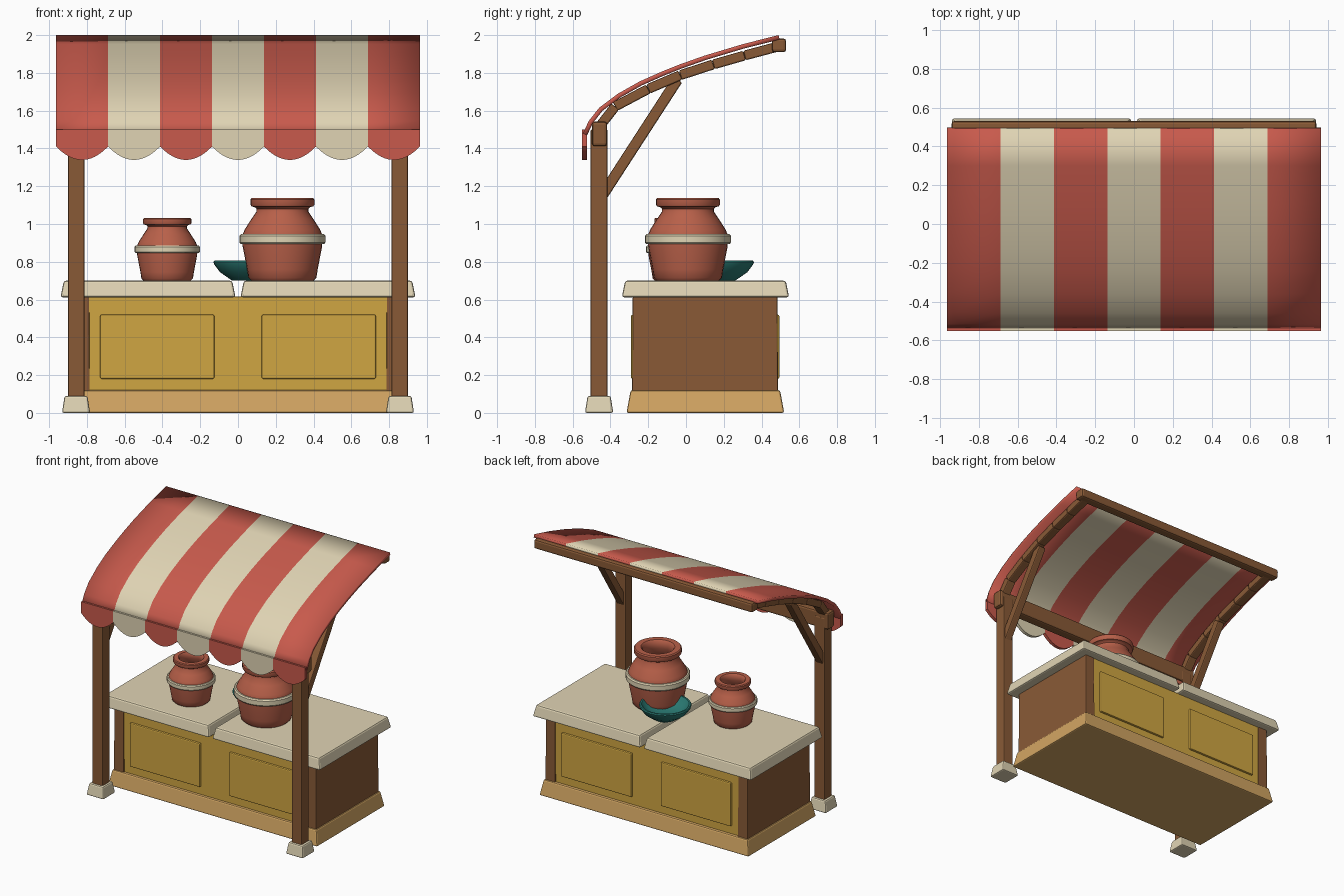
import bpy, bmesh, math
from mathutils import Vector

if "Cube" in bpy.data.objects:
    bpy.data.objects.remove(bpy.data.objects["Cube"])


def mat(name, r, g, b):
    lin = lambda c: ((c / 255 + 0.055) / 1.055) ** 2.4
    m = bpy.data.materials.new(name)
    m.diffuse_color = (lin(r), lin(g), lin(b), 1)
    m.use_nodes = True
    m.node_tree.nodes["Principled BSDF"].inputs["Base Color"].default_value = m.diffuse_color
    return m


RED = mat("red_cloth", 200, 90, 76)
CREAM = mat("cream", 224, 212, 180)
YELLOW = mat("yellow_paint", 208, 166, 66)
TAN = mat("tan_wood", 210, 165, 98)
WOOD = mat("brown_wood", 137, 90, 54)
CLAY = mat("terracotta", 184, 96, 73)
TEAL = mat("teal_glaze", 42, 122, 115)


def finish(bm, name, mats, bevel=0.0, smooth=None):
    bmesh.ops.recalc_face_normals(bm, faces=bm.faces)
    if bevel:
        bmesh.ops.bevel(bm, geom=bm.edges[:], offset=bevel, segments=2,
                        profile=0.5, affect='EDGES', clamp_overlap=True)
    me = bpy.data.meshes.new(name)
    bm.to_mesh(me)
    bm.free()
    ob = bpy.data.objects.new(name, me)
    bpy.context.collection.objects.link(ob)
    for m in mats:
        me.materials.append(m)
    if smooth:
        bpy.ops.object.select_all(action='DESELECT')
        ob.select_set(True)
        bpy.context.view_layer.objects.active = ob
        bpy.ops.object.shade_smooth_by_angle(angle=math.radians(smooth))
    return ob


def box(name, x, y, z, m, taper=0.0, bevel=0.008):
    """Box from ranges; the top is inset by taper."""
    bm = bmesh.new()
    bmesh.ops.create_cube(bm, size=1)
    for v in bm.verts:
        t = taper if v.co.z > 0 else 0
        v.co = Vector((x[1] - t if v.co.x > 0 else x[0] + t,
                       y[1] - t if v.co.y > 0 else y[0] + t,
                       z[1] if v.co.z > 0 else z[0]))
    return finish(bm, name, [m], bevel)


def prism(name, pts, depth, m, bevel=0.0):
    """Extrude a closed outline of 3D points along a vector."""
    bm = bmesh.new()
    f = bm.faces.new([bm.verts.new(p) for p in pts])
    r = bmesh.ops.extrude_face_region(bm, geom=[f])
    bmesh.ops.translate(bm, vec=Vector(depth),
                        verts=[g for g in r["geom"] if isinstance(g, bmesh.types.BMVert)])
    return finish(bm, name, [m], bevel)


def strut(name, a, b, w, xc, xw, m):
    """Square timber between two (y, z) points."""
    a, b = Vector(a), Vector(b)
    d = (b - a).normalized()
    n = Vector((-d.y, d.x)) * w / 2
    pts = [(xc - xw / 2, p.x, p.y) for p in (a + n, b + n, b - n, a - n)]
    return prism(name, pts, (xw, 0, 0), m, 0.008)


def lathe(name, prof, loc, m, scale=1.0, closed=False, n=32):
    bm = bmesh.new()
    rings = []
    for r, z in prof:
        if r == 0:
            rings.append([bm.verts.new((loc[0], loc[1], loc[2] + z * scale))] * n)
        else:
            rings.append([bm.verts.new((loc[0] + r * scale * math.cos(2 * math.pi * i / n),
                                        loc[1] + r * scale * math.sin(2 * math.pi * i / n),
                                        loc[2] + z * scale)) for i in range(n)])
    pairs = list(zip(rings, rings[1:])) + ([(rings[-1], rings[0])] if closed else [])
    for p, q in pairs:
        for i in range(n):
            j = (i + 1) % n
            bm.faces.new(list(dict.fromkeys((p[i], p[j], q[j], q[i]))))
    return finish(bm, name, [m], 0, 40)


# counter: plinth, yellow core, brown ends, raised panels, two slabs
box("counter_plinth", (-0.90, 0.90), (-0.315, 0.52), (0, 0.12), TAN, 0.022, 0.01)
box("counter_core", (-0.80, 0.80), (-0.275, 0.478), (0.11, 0.615), YELLOW, 0, 0.002)
for s, side in ((-1, "left"), (1, "right")):
    def xr(a, b):
        return tuple(sorted((s * a, s * b)))
    box(f"counter_end_{side}", xr(0.785, 0.87), (-0.285, 0.487), (0.11, 0.615), WOOD, 0.003, 0.006)
    box(f"front_panel_{side}", xr(0.125, 0.73), (-0.291, -0.26), (0.18, 0.52), YELLOW, 0, 0.008)
    box(f"back_panel_{side}", xr(0.125, 0.73), (0.46, 0.494), (0.18, 0.52), YELLOW, 0, 0.008)
    box(f"counter_slab_{side}", xr(0.013, 0.94), (-0.34, 0.546), (0.612, 0.70), CREAM, 0.018, 0.012)

    # posts, feet and diagonal braces
    box(f"post_{side}", xr(0.812, 0.90), (-0.505, -0.415), (0.06, 1.50), WOOD, 0, 0.008)
    box(f"post_foot_{side}", xr(0.783, 0.932), (-0.535, -0.385), (0, 0.09), CREAM, 0.014, 0.01)
    strut(f"brace_{side}", (-0.45, 1.14), (-0.045, 1.765), 0.058, s * 0.856, 0.06, WOOD)

    # rafter made of short straight timbers following the awning
    curve = [(-0.47, 1.50), (-0.375, 1.622), (-0.20, 1.715), (-0.03, 1.788),
             (0.145, 1.845), (0.31, 1.892), (0.49, 1.94)]
    for i, (a, b) in enumerate(zip(curve, curve[1:])):
        strut(f"rafter_{side}_{i}", a, b, 0.052, s * 0.87, 0.07, WOOD)

# long beams carrying the cloth
box("front_beam", (-0.93, 0.93), (-0.497, -0.418), (1.412, 1.542), WOOD, 0, 0.014)
box("back_beam", (-0.94, 0.94), (0.455, 0.53), (1.91, 1.982), WOOD, 0, 0.014)

# striped awning sheet
W, N = 0.963, 7
step = 2 * W / N
prof = [(-0.545, 1.48), (-0.515, 1.545), (-0.46, 1.615), (-0.36, 1.69), (-0.245, 1.755),
        (-0.13, 1.806), (-0.03, 1.846), (0.1, 1.892), (0.3, 1.952), (0.49, 2.0)]
bm = bmesh.new()
cols = [[bm.verts.new((-W + i * step, y, z)) for y, z in prof] for i in range(N + 1)]
for i in range(N):
    for j in range(len(prof) - 1):
        f = bm.faces.new((cols[i][j], cols[i + 1][j], cols[i + 1][j + 1], cols[i][j + 1]))
        f.material_index = i % 2
bmesh.ops.recalc_face_normals(bm, faces=bm.faces)
if sum(f.normal.z for f in bm.faces) < 0:
    bmesh.ops.reverse_faces(bm, faces=bm.faces)
me = bpy.data.meshes.new("awning")
bm.to_mesh(me)
bm.free()
awning = bpy.data.objects.new("awning", me)
bpy.context.collection.objects.link(awning)
me.materials.append(RED)
me.materials.append(CREAM)
sol = awning.modifiers.new("thickness", 'SOLIDIFY')
sol.thickness = 0.024
sol.offset = -1
bpy.context.view_layer.objects.active = awning
awning.select_set(True)
bpy.ops.object.shade_smooth_by_angle(angle=math.radians(40))

# scalloped valance, one flap per stripe
for i in range(N):
    xc = -W + (i + 0.5) * step
    h = step / 2
    pts = [(xc + h, -0.55, 1.50), (xc - h, -0.55, 1.50)]
    for k in range(13):
        u = -1 + k / 6
        pts.append((xc + u * h, -0.55, 1.41 - 0.071 * (1 - u * u)))
    prism(f"valance_flap_{i}", pts, (0, 0.025, 0), CREAM if i % 2 else RED)

# banded jars (profile for the large one, scaled for the small one)
jar = [(0, 0), (0.165, 0), (0.18, 0.015), (0.187, 0.06), (0.21, 0.18), (0.212, 0.24),
       (0.2, 0.27), (0.165, 0.325), (0.138, 0.365), (0.137, 0.38), (0.148, 0.39),
       (0.164, 0.393), (0.169, 0.402), (0.169, 0.43), (0.162, 0.438), (0.12, 0.438),
       (0.11, 0.428), (0.105, 0.375), (0.14, 0.32), (0.165, 0.26), (0.15, 0.06), (0, 0.05)]
band = [(0.2, 0.193), (0.22, 0.193), (0.228, 0.202), (0.228, 0.237), (0.22, 0.246), (0.2, 0.246)]
for name, loc, sc in (("large", (0.235, 0.01, 0.70), 1.0), ("small", (-0.375, -0.04, 0.70), 0.757)):
    lathe(f"{name}_jar", jar, loc, CLAY, sc)
    lathe(f"{name}_jar_band", band, loc, CREAM, sc, closed=True)

# teal bowl
bowl = [(0, 0), (0.085, 0), (0.10, 0.01), (0.15, 0.045), (0.18, 0.085), (0.185, 0.098),
        (0.18, 0.106), (0.168, 0.106), (0.15, 0.08), (0.115, 0.05), (0.06, 0.035), (0, 0.032)]
lathe("bowl", bowl, (0.055, 0.175, 0.70), TEAL)
